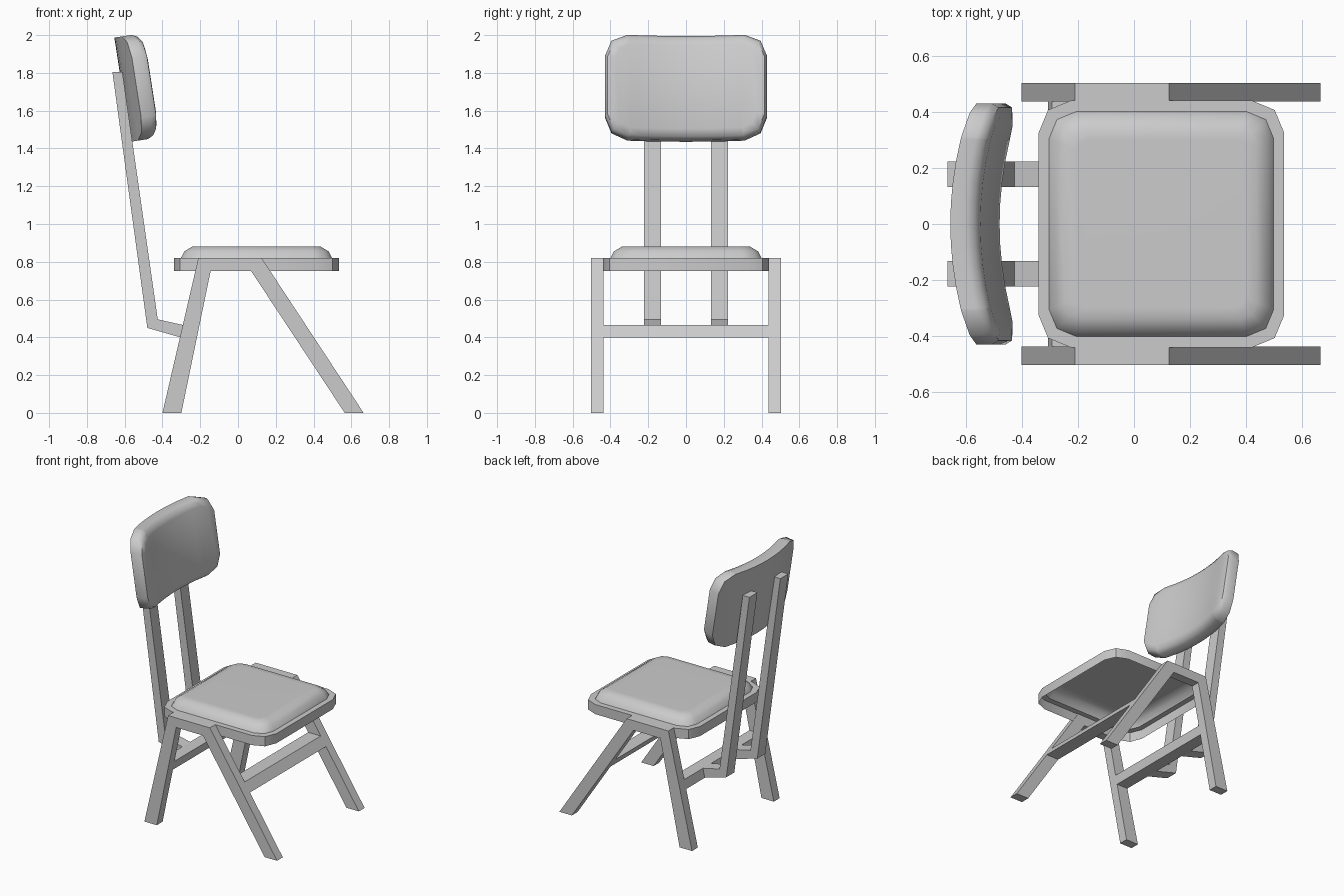
import bpy, bmesh
from math import cos, sin, radians
from mathutils import Matrix, Vector

if "Cube" in bpy.data.objects:
    bpy.data.objects.remove(bpy.data.objects["Cube"], do_unlink=True)

grey = bpy.data.materials.new("plain grey")
grey.use_nodes = True
colour = (0.6, 0.6, 0.6, 1)
grey.diffuse_color = colour
grey.node_tree.nodes["Principled BSDF"].inputs["Base Color"].default_value = colour


def finish(bm, name, smooth_angle=None):
    bmesh.ops.recalc_face_normals(bm, faces=bm.faces)
    mesh = bpy.data.meshes.new(name)
    bm.to_mesh(mesh)
    bm.free()
    mesh.materials.append(grey)
    if smooth_angle:
        for face in mesh.polygons:
            face.use_smooth = True
        mesh.set_sharp_from_angle(angle=radians(smooth_angle))
    obj = bpy.data.objects.new(name, mesh)
    bpy.context.collection.objects.link(obj)
    return obj


def extrude_profile(name, profile, y0, y1):
    """Side profile in x and z, extruded along y."""
    bm = bmesh.new()
    face = bm.faces.new([bm.verts.new((x, y0, z)) for x, z in profile])
    made = bmesh.ops.extrude_face_region(bm, geom=[face])
    verts = [v for v in made["geom"] if isinstance(v, bmesh.types.BMVert)]
    bmesh.ops.translate(bm, verts=verts, vec=(0, y1 - y0, 0))
    return finish(bm, name)


def rounded_ring(bm, half_a, half_b, radius, height):
    """Rectangle with two-segment round corners."""
    ring = []
    for i in range(4):
        sa, sb = ((1, 1), (-1, 1), (-1, -1), (1, -1))[i]
        for step in range(3):
            t = radians(90 * i + 45 * step)
            ring.append(bm.verts.new((sa * (half_a - radius) + radius * cos(t),
                                      sb * (half_b - radius) + radius * sin(t), height)))
    return ring


def loft(bm, rings):
    for low, high in zip(rings, rings[1:]):
        for i in range(len(low)):
            j = (i + 1) % len(low)
            bm.faces.new((low[i], low[j], high[j], high[i]))
    bm.faces.new(rings[-1])


# Seat: open-bottomed tray with the cushion rising from it
bm = bmesh.new()
seat_layers = [(0.4375, 0.44, 0.115, 0.75), (0.4375, 0.44, 0.115, 0.82),
               (0.40, 0.40, 0.095, 0.82), (0.382, 0.382, 0.085, 0.855),
               (0.34, 0.34, 0.06, 0.88), (0.30, 0.30, 0.04, 0.881)]
loft(bm, [rounded_ring(bm, *layer) for layer in seat_layers])
bmesh.ops.translate(bm, verts=bm.verts, vec=(0.0975, 0, 0))
seat = finish(bm, "seat", 40)
# Open shell: make sure the cushion top faces up
if seat.data.polygons[-1].normal.z < 0:
    seat.data.flip_normals()

# Backrest: flat pad, cut into columns, bent and leaned back
bm = bmesh.new()
half_w, half_h = 0.43, 0.279
pad_layers = [(0, 0, 0.12), (0, 0.055, 0.12), (0.015, 0.085, 0.11),
              (0.055, 0.1, 0.08)]
rings = [rounded_ring(bm, half_w - inset, half_h - inset, radius, depth)
         for inset, depth, radius in pad_layers]
loft(bm, rings)
bm.faces.new(rings[0])
for k in range(-4, 5):
    bmesh.ops.bisect_plane(bm, geom=bm.verts[:] + bm.edges[:] + bm.faces[:],
                           plane_co=(k * 0.075, 0, 0), plane_no=(1, 0, 0))
lean = Matrix.Rotation(radians(-8.8), 3, 'Y')
for v in bm.verts:
    across, up, depth = v.co
    v.co = lean @ Vector((depth + 0.41 * across ** 2, across, up)) + Vector((-0.612, 0, 1.711))
finish(bm, "backrest", 50)

# Side frames, stretchers and back supports
side_profile = [(-0.40, 0), (-0.30, 0), (-0.145, 0.75), (0.07, 0.75),
                (0.565, 0), (0.665, 0), (0.125, 0.82), (-0.21, 0.82)]
support_profile = [(-0.665, 1.805), (-0.612, 1.805), (-0.425, 0.495),
                   (-0.29, 0.465), (-0.305, 0.40), (-0.48, 0.45)]
for side, sign in (("left", 1), ("right", -1)):
    extrude_profile(side + "_leg_frame", side_profile, sign * 0.436, sign * 0.502)
    extrude_profile(side + "_back_support", support_profile, sign * 0.132, sign * 0.223)


def stretcher(name, outer, inner):
    """Bar between the legs, following the slope of their edges."""
    def along(edge, z):
        (x0, z0), (x1, z1) = edge
        return x0 + (x1 - x0) * (z - z0) / (z1 - z0), z
    low, high = 0.40, 0.465
    profile = [along(outer, low), along(inner, low), along(inner, high), along(outer, high)]
    extrude_profile(name, profile, -0.436, 0.436)


p = side_profile
stretcher("rear_stretcher", (p[0], p[7]), (p[1], p[2]))
stretcher("front_stretcher", (p[5], p[6]), (p[4], p[3]))
